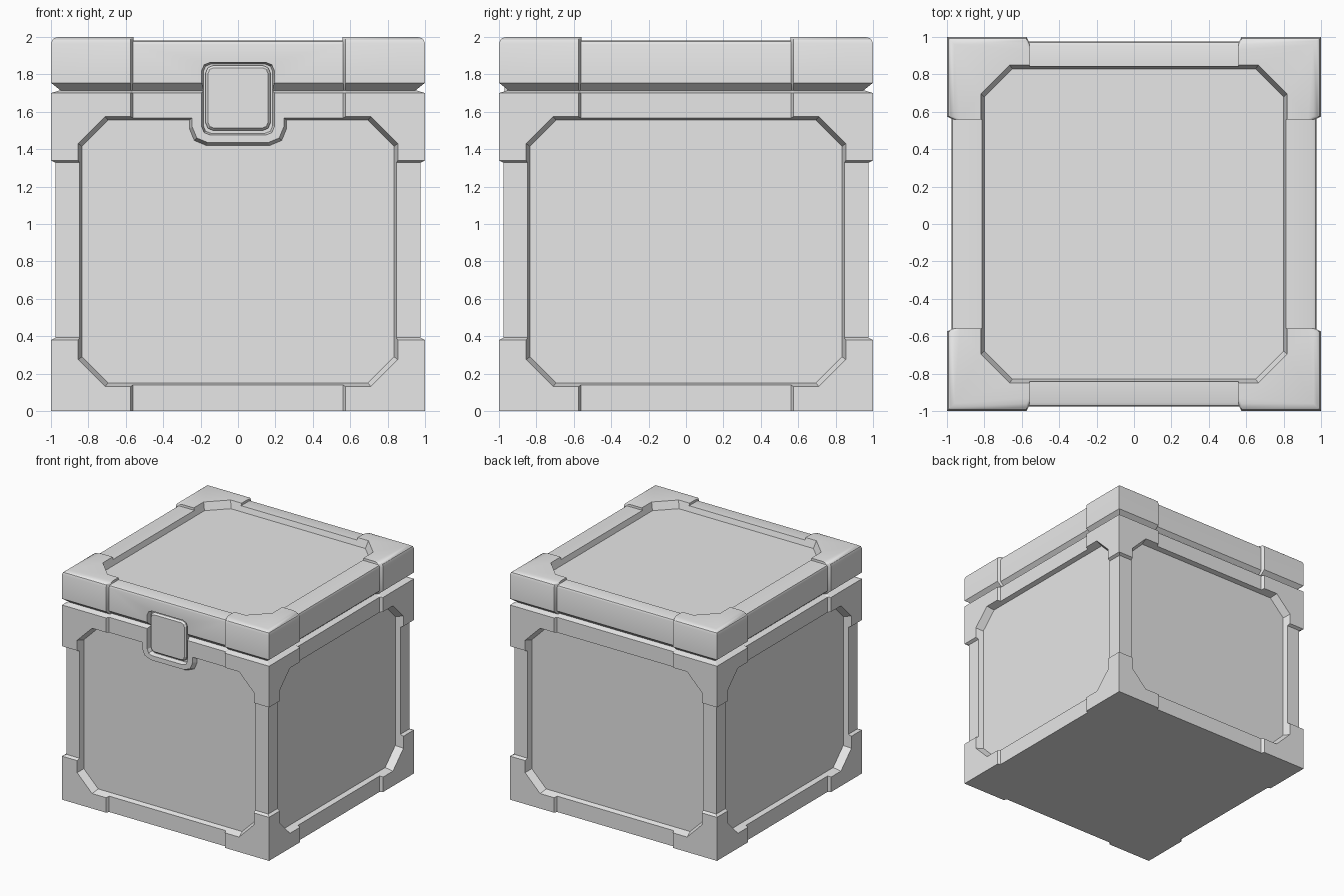
import bpy
import bmesh
from math import cos, sin, pi
from mathutils import Matrix, Vector

if "Cube" in bpy.data.objects:
    bpy.data.objects.remove(bpy.data.objects["Cube"], do_unlink=True)

GREY = (0.8, 0.8, 0.8, 1.0)
grey = bpy.data.materials.new("light_grey")
grey.use_nodes = True
grey.diffuse_color = GREY
grey.node_tree.nodes["Principled BSDF"].inputs["Base Color"].default_value = GREY


def loft(name, rings, matrix=Matrix()):
    """Closed solid through rings of matching points."""
    bm = bmesh.new()
    loops = [[bm.verts.new(matrix @ Vector(p)) for p in ring] for ring in rings]
    n = len(loops[0])
    for a, b in zip(loops, loops[1:]):
        for i in range(n):
            j = (i + 1) % n
            bm.faces.new((a[i], a[j], b[j], b[i]))
    bm.faces.new(loops[0])
    bm.faces.new(loops[-1])
    bmesh.ops.recalc_face_normals(bm, faces=bm.faces)
    mesh = bpy.data.meshes.new(name)
    bm.to_mesh(mesh)
    bm.free()
    mesh.materials.append(grey)
    obj = bpy.data.objects.new(name, mesh)
    bpy.context.collection.objects.link(obj)
    return obj


def rounded(hw, v0, v1, r, steps):
    """Rectangle outline with cut (one step) or rounded corners."""
    points = []
    corners = ((hw - r, v1 - r), (r - hw, v1 - r), (r - hw, v0 + r), (hw - r, v0 + r))
    for k, (u, v) in enumerate(corners):
        for s in range(steps + 1):
            a = (k + s / steps) * pi / 2
            points.append((u + r * cos(a), v + r * sin(a)))
    return points


def upright(outline, depth):
    return [(u, -depth, v) for u, v in outline]


def square(half, z):
    return [(half, half, z), (-half, half, z), (-half, -half, z), (half, -half, z)]


def corner_ring(o, z):
    """Corner block section with slanted ends, outer faces at o."""
    i = 0.56
    return [(i, i, z), (o - 0.03, i, z), (o, i + 0.015, z), (o, o, z),
            (i + 0.015, o, z), (i, o - 0.03, z)]


def combine(target, tools, operation):
    """Apply each tool solid to the target, then discard it."""
    for tool in tools:
        mod = target.modifiers.new("combine", "BOOLEAN")
        mod.operation = operation
        mod.solver = "EXACT"
        mod.object = tool
        select(target)
        bpy.ops.object.modifier_apply(modifier=mod.name)
        bpy.data.objects.remove(tool, do_unlink=True)


def select(obj):
    bpy.ops.object.select_all(action="DESELECT")
    obj.select_set(True)
    bpy.context.view_layer.objects.active = obj


def turns():
    return [Matrix.Rotation(k * pi / 2, 4, "Z") for k in range(4)]


def corners(name, levels):
    rings = [corner_ring(o, z) for o, z in levels]
    return [loft(name, rings, m) for m in turns()]


def pocket_cutter():
    """Rounded recess that holds the latch."""
    return loft("latch_cutter", [upright(rounded(0.185, 1.485, 1.855, 0.04, 2), 0.935),
                                 upright(rounded(0.205, 1.465, 1.875, 0.05, 2), 1.02)])


# Body: core, eight raised corner blocks, four recessed side panels
SEAM = 1.715
body = loft("body", [square(h, z) for h, z in ((0.975, 0), (0.975, 1.70), (0.93, SEAM))])
combine(body, corners("lower_corner", ((1, 0), (1, 0.38), (0.97, 0.395))), "UNION")
combine(body, corners("upper_corner", ((0.97, 1.325), (1, 1.34), (1, 1.70), (0.95, SEAM))), "UNION")
panel_rings = [upright(rounded(0.835, 0.15, 1.555, 0.14, 1), 0.935),
               upright(rounded(0.86, 0.125, 1.58, 0.145, 1), 1.02)]
combine(body, [loft("panel_cutter", panel_rings, m) for m in turns()], "DIFFERENCE")

# Collar below the latch, standing on the front panel
collar = loft("latch_collar", [upright(rounded(0.265, 1.415, 1.65, 0.09, 2), 0.90),
                               upright(rounded(0.26, 1.42, 1.65, 0.09, 2), 0.935),
                               upright(rounded(0.245, 1.435, 1.65, 0.085, 2), 0.975)])
combine(body, [collar], "UNION")
combine(body, [pocket_cutter()], "DIFFERENCE")

# Lid: core, four raised corner blocks with a rounded rim, recessed top panel
lid = loft("lid", [square(h, z) for h, z in
                   ((0.93, SEAM), (0.975, 1.755), (0.975, 1.96), (0.97, 1.975), (0.955, 1.98))])
combine(lid, corners("lid_corner", ((0.95, SEAM), (1, 1.755), (1, 1.965), (0.993, 1.985),
                                    (0.98, 1.995), (0.96, 2))), "UNION")
top_rings = [[(u, v, z) for u, v in rounded(hx, -hy, hy, r, 1)]
             for hx, hy, r, z in ((0.80, 0.83, 0.15, 1.935), (0.825, 0.855, 0.155, 2.02))]
combine(lid, [loft("top_cutter", top_rings)], "DIFFERENCE")
combine(lid, [pocket_cutter()], "DIFFERENCE")

# Latch: recessed backing and raised button
backing = rounded(0.185, 1.485, 1.855, 0.04, 2)
loft("latch_backing", [upright(backing, 0.90), upright(backing, 0.937)])
loft("latch_button", [upright(rounded(0.173, 1.50, 1.848, 0.04, 2), 0.93),
                      upright(rounded(0.173, 1.50, 1.848, 0.04, 2), 0.955),
                      upright(rounded(0.16, 1.513, 1.835, 0.03, 2), 0.97)])

# Soft rim on the lid, crisp edges elsewhere
select(lid)
bpy.ops.object.shade_smooth_by_angle(angle=0.55)
